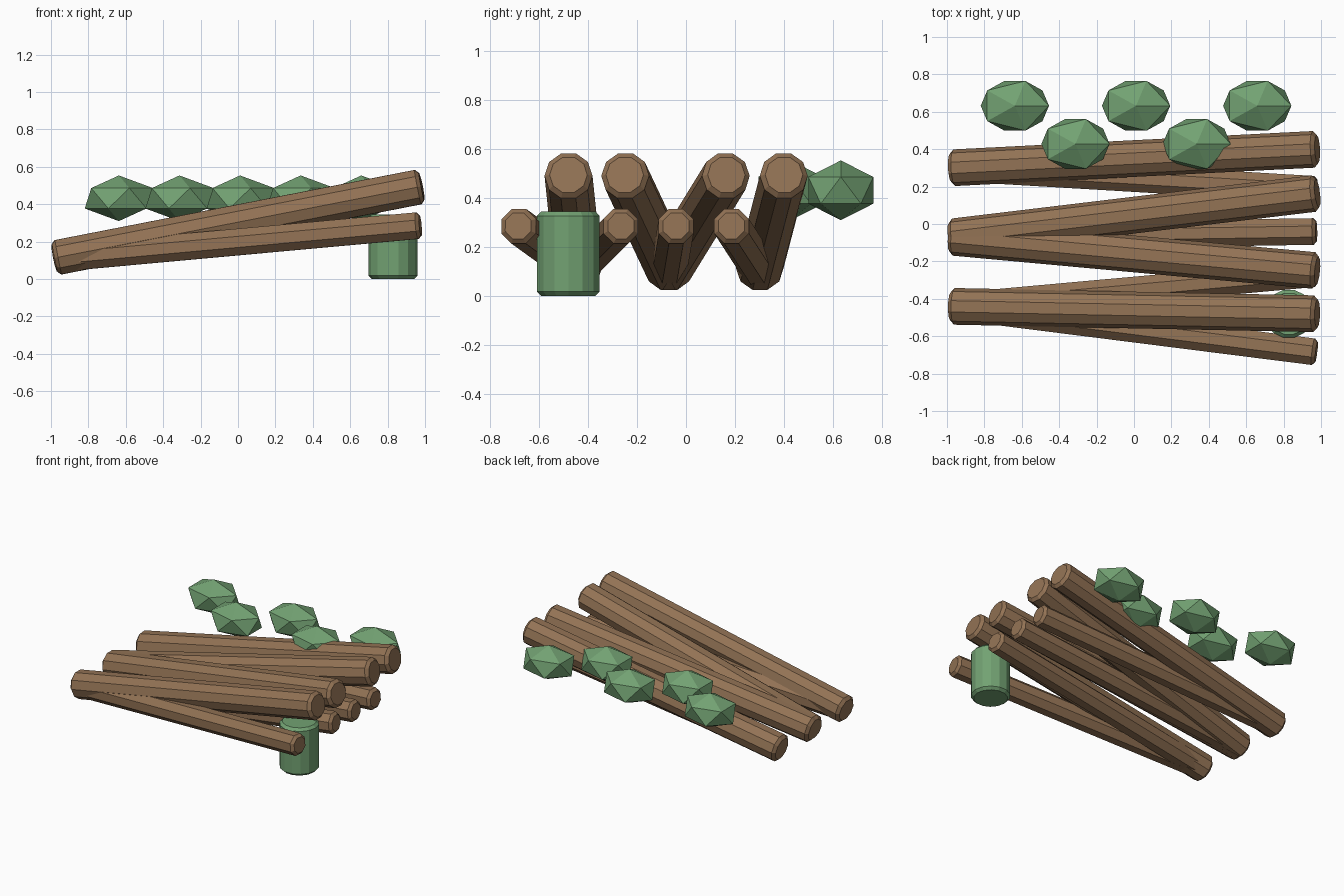
import bpy, bmesh, math
from mathutils import Vector, Matrix

if "Cube" in bpy.data.objects:
    bpy.data.objects.remove(bpy.data.objects["Cube"])


def material(name, color):
    m = bpy.data.materials.new(name)
    m.diffuse_color = (*color, 1)
    m.use_nodes = True
    m.node_tree.nodes["Principled BSDF"].inputs["Base Color"].default_value = m.diffuse_color
    return m


BARK = material("bark", (0.29, 0.17, 0.09))
GREEN = material("green", (0.17, 0.36, 0.17))


def finish(name, bm, mat):
    mesh = bpy.data.meshes.new(name)
    bm.to_mesh(mesh)
    bm.free()
    mesh.materials.append(mat)
    obj = bpy.data.objects.new(name, mesh)
    bpy.context.collection.objects.link(obj)
    return obj


def rod(name, start, end, radius, sides, bevel, mat):
    """Flat-sided cylinder with chamfered ends between two points."""
    start, end = Vector(start), Vector(end)
    axis = end - start
    bm = bmesh.new()
    bmesh.ops.create_cone(bm, cap_ends=True, segments=sides, radius1=radius,
                          radius2=radius, depth=axis.length)
    rims = [e for e in bm.edges
            if abs(e.verts[0].co.z - e.verts[1].co.z) < 1e-4]
    bmesh.ops.bevel(bm, geom=rims, offset=bevel, segments=1, affect='EDGES')
    bm.transform(Matrix.Rotation(math.pi / sides, 4, 'Z'))
    obj = finish(name, bm, mat)
    obj.rotation_mode = 'QUATERNION'
    obj.rotation_quaternion = axis.to_track_quat('Z', 'Y')
    obj.location = (start + end) / 2
    return obj


# Thick upper logs: (y at left end, y at right end)
for i, (y0, y1) in enumerate([(-0.44, -0.48), (-0.07, -0.25),
                              (-0.07, 0.165), (0.30, 0.40)]):
    rod(f"upper_log_{i + 1}", (-0.98, y0, 0.113), (0.98, y1, 0.495),
        0.098, 10, 0.02, BARK)

# Thin lower logs fanning out from the same left ends
for i, (y0, y1) in enumerate([(-0.44, -0.685), (-0.44, -0.265),
                              (-0.07, -0.04), (0.30, 0.185)]):
    rod(f"lower_log_{i + 1}", (-0.965, y0, 0.11), (0.975, y1, 0.287),
        0.077, 8, 0.018, BARK)

# Upright post under the right end
rod("post", (0.828, -0.48, 0), (0.828, -0.48, 0.346), 0.131, 14, 0.018, GREEN)

# Staggered row of faceted leaf clumps along the back
for i in range(5):
    bm = bmesh.new()
    bmesh.ops.create_icosphere(bm, subdivisions=1, radius=1)
    bm.transform(Matrix.Diagonal((0.204, 0.156, 0.122, 1)))
    clump = finish(f"leaf_clump_{i + 1}", bm, GREEN)
    clump.location = (-0.637 + 0.324 * i, 0.632 if i % 2 == 0 else 0.428, 0.432)
